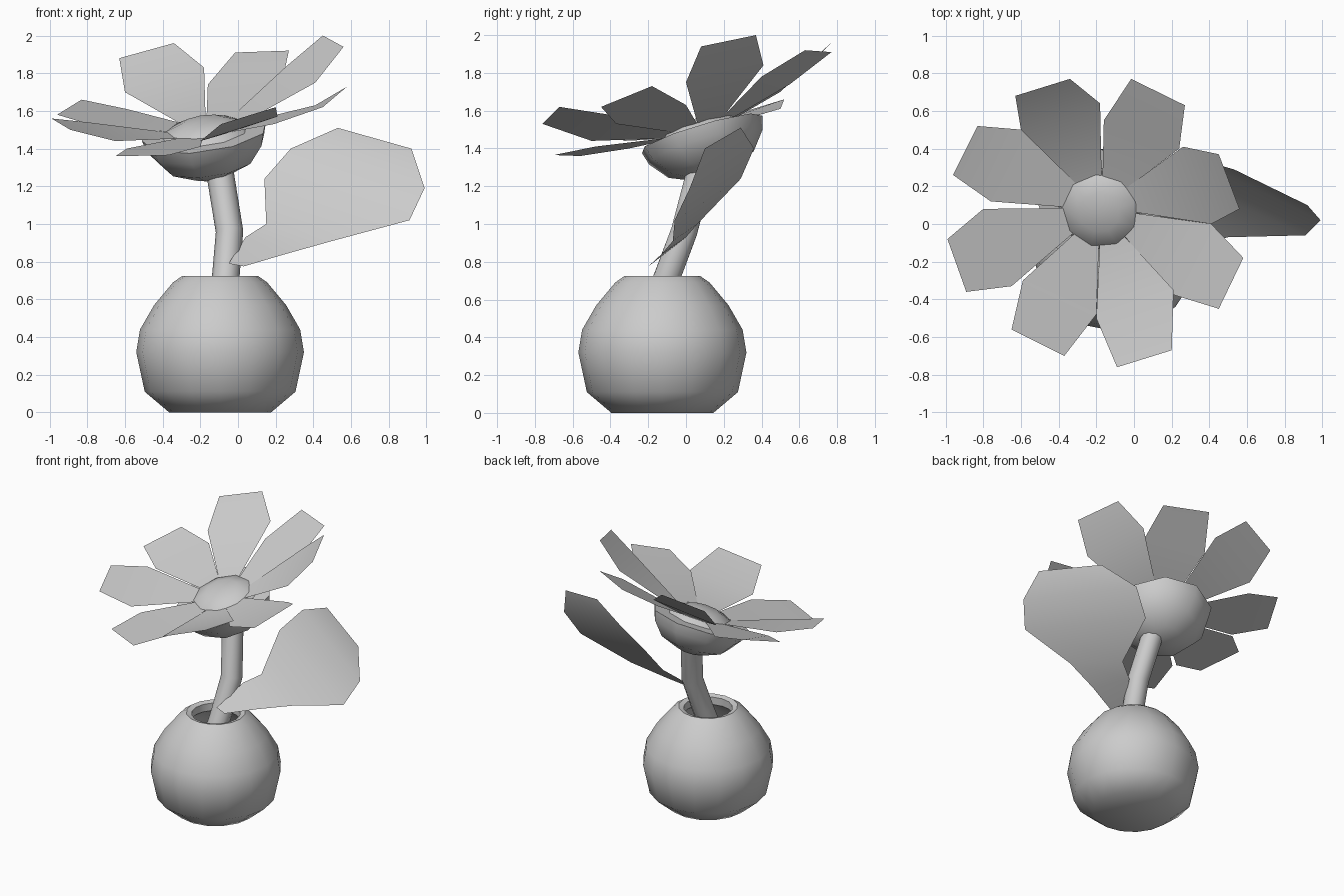
import bpy, bmesh, math
from mathutils import Vector, Matrix

if "Cube" in bpy.data.objects:
    bpy.data.objects.remove(bpy.data.objects["Cube"])

grey = bpy.data.materials.new("plain_grey")
grey.diffuse_color = (0.6, 0.6, 0.6, 1)
grey.use_nodes = True
grey.node_tree.nodes["Principled BSDF"].inputs["Base Color"].default_value = grey.diffuse_color


def make(name, verts, faces, matrix=None, angle=40):
    me = bpy.data.meshes.new(name)
    me.from_pydata([tuple(v) for v in verts], [], faces)
    if matrix:
        me.transform(matrix)
    bm = bmesh.new()
    bm.from_mesh(me)
    bmesh.ops.remove_doubles(bm, verts=bm.verts, dist=0.0005)
    bmesh.ops.recalc_face_normals(bm, faces=bm.faces)
    bm.to_mesh(me)
    bm.free()
    me.materials.append(grey)
    ob = bpy.data.objects.new(name, me)
    bpy.context.collection.objects.link(ob)
    bpy.ops.object.select_all(action='DESELECT')
    ob.select_set(True)
    bpy.context.view_layer.objects.active = ob
    bpy.ops.object.shade_smooth_by_angle(angle=math.radians(angle))
    return ob


def lathe(name, profile, n, matrix, angle=40):
    """Turn an (r, z) profile around z."""
    verts = [(r * math.cos(2 * math.pi * i / n), r * math.sin(2 * math.pi * i / n), z)
             for r, z in profile for i in range(n)]
    faces = [(j * n + i, j * n + (i + 1) % n, (j + 1) * n + (i + 1) % n, (j + 1) * n + i)
             for j in range(len(profile) - 1) for i in range(n)]
    return make(name, verts, faces, matrix, angle)


# Round pot with an open neck and inner wall
lathe("pot", [(0, 0), (0.27, 0), (0.40, 0.11), (0.445, 0.32), (0.425, 0.44), (0.35, 0.57),
              (0.25, 0.69), (0.20, 0.725), (0.165, 0.715), (0.165, 0.66), (0.32, 0.54),
              (0.40, 0.32), (0.36, 0.12), (0.25, 0.04), (0, 0.04)],
      16, Matrix.Translation((-0.095, -0.125, 0)), 50)

# Bent stem
path = [Vector(p) for p in [(-0.10, -0.23, 0.40), (-0.065, -0.10, 0.72),
                            (-0.045, -0.01, 0.96), (-0.10, 0.08, 1.30)]]
sides = 10
verts, faces = [], []
for k, p in enumerate(path):
    t = (path[min(k + 1, 3)] - path[max(k - 1, 0)]).normalized()
    u = t.cross(Vector((0, 1, 0))).normalized()
    w = t.cross(u)
    for i in range(sides):
        a = 2 * math.pi * i / sides
        verts.append(p + 0.073 * (u * math.cos(a) + w * math.sin(a)))
for k in range(3):
    for i in range(sides):
        j = (i + 1) % sides
        faces.append((k * sides + i, k * sides + j, (k + 1) * sides + j, (k + 1) * sides + i))
make("stem", verts, faces, angle=60)

# Tilted flower head: cup below, low dome above
normal = Vector((-0.14, -0.30, 1)).normalized()
head = Matrix.Translation((-0.175, 0.08, 1.48)) @ normal.to_track_quat('Z', 'Y').to_matrix().to_4x4()
lathe("flower_cup", [(0, -0.24), (0.10, -0.235), (0.24, -0.17), (0.32, -0.07), (0.34, 0), (0.2, 0.0)],
      9, head, 50)
lathe("flower_centre", [(0.24, -0.01), (0.2, 0.035), (0.11, 0.07), (0, 0.08)], 9, head, 50)

# Eight petals: each lists side, tip, tip, side going clockwise
petals = [
    [(-0.16, 0.55, 1.74), (-0.015, 0.77, 1.91), (0.27, 0.63, 1.92), (0.24, 0.40, 1.78)],
    [(0.26, 0.41, 1.84), (0.45, 0.37, 2.00), (0.56, 0.08, 1.94), (0.41, 0.0, 1.75)],
    [(0.41, 0.0, 1.63), (0.58, -0.18, 1.73), (0.45, -0.45, 1.62), (0.19, -0.37, 1.53)],
    [(0.21, -0.35, 1.57), (0.20, -0.67, 1.62), (-0.09, -0.76, 1.53), (-0.20, -0.50, 1.44)],
    [(-0.20, -0.48, 1.41), (-0.37, -0.70, 1.365), (-0.65, -0.56, 1.36), (-0.59, -0.30, 1.40)],
    [(-0.65, -0.33, 1.44), (-0.89, -0.36, 1.50), (-0.99, -0.08, 1.56), (-0.80, 0.08, 1.54)],
    [(-0.76, 0.12, 1.52), (-0.96, 0.26, 1.58), (-0.83, 0.52, 1.66), (-0.59, 0.50, 1.61)],
    [(-0.60, 0.50, 1.70), (-0.63, 0.68, 1.88), (-0.34, 0.77, 1.96), (-0.18, 0.64, 1.83)],
]
for k, pts in enumerate(petals):
    pts = [Vector(p) for p in pts]
    mid = head.inverted() @ (sum(pts, Vector()) / 4)
    # the root is found in the tilted frame of the head
    local = [(head.inverted() @ p) for p in pts]
    a = math.atan2(mid.y, mid.x)
    step = math.radians(22)
    root = [Vector((r * math.cos(a + s * step), r * math.sin(a + s * step), z))
            for r, z in ((0.10, 0.02), (0.21, 0.035)) for s in (1, -1)]
    make("petal_%d" % (k + 1), root + local,
         [(0, 1, 3, 2), (2, 3, 7, 4), (4, 7, 6, 5)], head, 60)

# Broad leaf as a strip between its left and right edges
left = [(-0.05, -0.18, 0.79), (0.04, 0.0, 0.93), (0.15, 0.06, 1.0), (0.14, 0.29, 1.24),
        (0.28, 0.36, 1.40), (0.53, 0.29, 1.51)]
right = [(0.03, -0.20, 0.775), (0.25, -0.13, 0.84), (0.50, -0.07, 0.91), (0.91, -0.06, 1.02),
         (0.99, 0.02, 1.19), (0.92, 0.10, 1.40)]
make("leaf", left + right, [(i, i + 6, i + 7, i + 1) for i in range(5)], angle=60)
